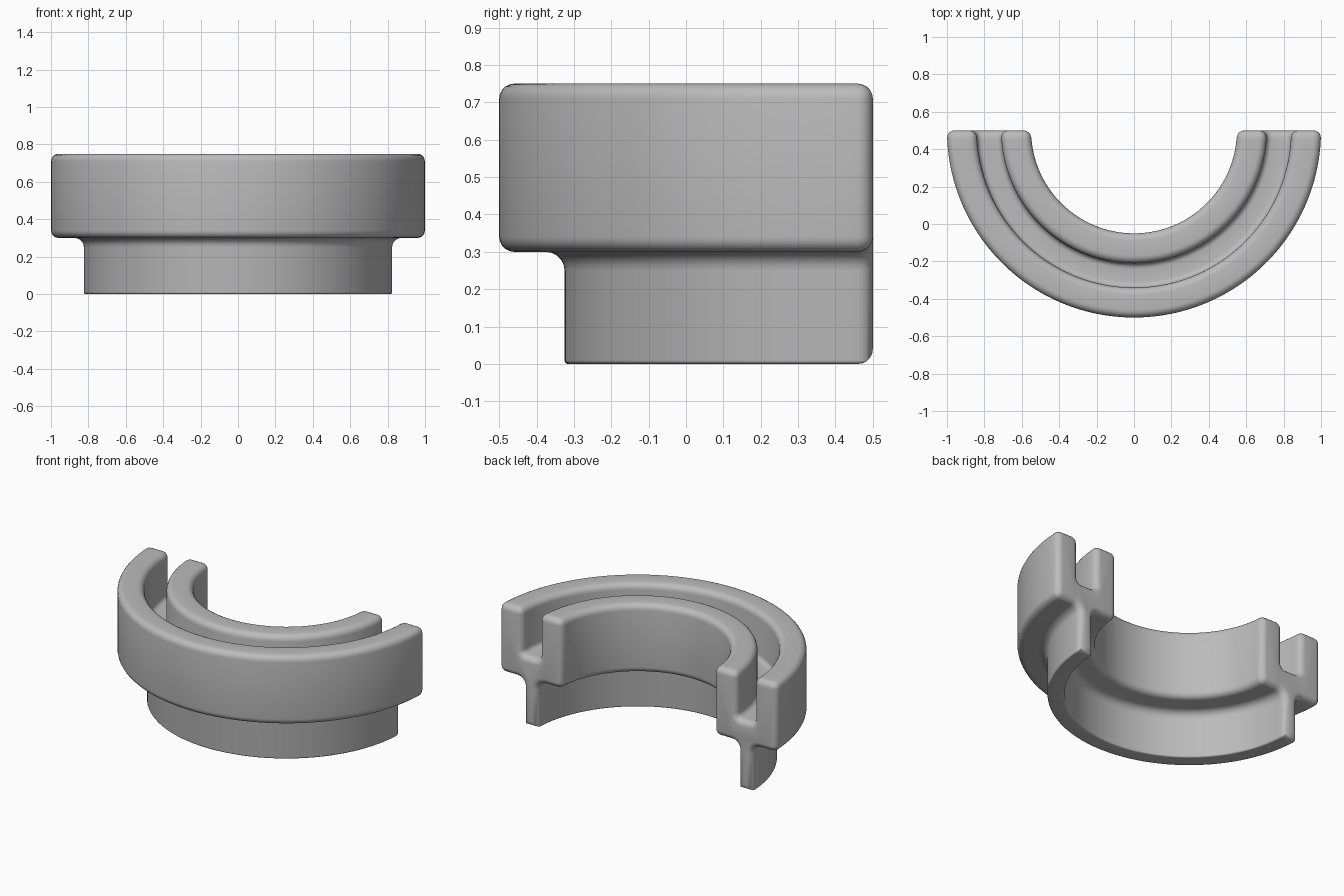
import bpy, bmesh, math
from mathutils import Vector

cube = bpy.data.objects.get("Cube")
if cube:
    bpy.data.objects.remove(cube)

END_RADIUS = 0.04   # rounding of the cut ends
BACK = 0.5          # y of the cut plane, where the ring axis lies
ARC = 5             # steps per rounded corner
SWEEP = 72          # steps around the half ring

# Cross-section: (radius from axis, height, corner rounding), counter-clockwise
SECTION = [
    (0.725, 0.0, 0.01), (0.825, 0.0, 0.01),       # stem foot
    (0.825, 0.3, 0.05), (1.0, 0.3, 0.04),         # outer flange underside
    (1.0, 0.75, 0.04), (0.84, 0.75, 0.04),        # outer wall
    (0.84, 0.45, 0.03), (0.71, 0.45, 0.03),       # groove floor
    (0.71, 0.75, 0.04), (0.55, 0.75, 0.04),       # inner wall
    (0.55, 0.3, 0.04), (0.725, 0.3, 0.05),        # inner flange underside
]


def rounded_section(inset):
    """Cross-section shrunk by inset, with every corner turned into an arc."""
    pts = []
    n = len(SECTION)
    for i, (r, z, rad) in enumerate(SECTION):
        p = Vector((r, z))
        a = (p - Vector(SECTION[i - 1][:2])).normalized()
        b = (Vector(SECTION[(i + 1) % n][:2]) - p).normalized()
        convex = a.x * b.y - a.y * b.x > 0
        rad = max(rad - inset, 0) if convex else rad + inset
        p += inset * Vector((-a.y - b.y, a.x + b.x))
        centre = p + (b - a) * rad
        for k in range(ARC + 1):
            t = math.pi / 2 * k / ARC
            pts.append(centre + rad * (a * math.sin(t) - b * math.cos(t)))
    return pts


def end_station(side, depth):
    """Section on a plane just inside a cut end, shrunk to round the end."""
    inset = END_RADIUS - math.sqrt(max(END_RADIUS**2 - (END_RADIUS - depth)**2, 0))
    return [(side * math.sqrt(p.x**2 - depth**2), BACK - depth, p.y)
            for p in rounded_section(inset)]


# Stations from the right end, around the front, to the left end
depths = [END_RADIUS * (1 - math.cos(math.pi / 2 * k / ARC)) for k in range(ARC + 1)]
stations = [end_station(-1, d) for d in depths]
full = rounded_section(0)
margin = math.radians(5)
for k in range(SWEEP + 1):
    ang = math.pi + margin + (math.pi - 2 * margin) * k / SWEEP
    stations.append([(p.x * math.cos(ang), BACK + p.x * math.sin(ang), p.y) for p in full])
stations += [end_station(1, d) for d in reversed(depths)]

# Skin the stations and cap both ends
bm = bmesh.new()
rings = [[bm.verts.new(co) for co in s] for s in stations]
count = len(full)
for s, t in zip(rings, rings[1:]):
    for i in range(count):
        j = (i + 1) % count
        bm.faces.new((s[i], s[j], t[j], t[i]))
bm.faces.new(rings[0])
bm.faces.new(rings[-1])
bmesh.ops.remove_doubles(bm, verts=bm.verts, dist=0.0001)
bmesh.ops.recalc_face_normals(bm, faces=bm.faces)
mesh = bpy.data.meshes.new("grooved_half_ring")
bm.to_mesh(mesh)
bm.free()

grey = bpy.data.materials.new("plain grey")
grey.use_nodes = True
grey.diffuse_color = (0.5, 0.5, 0.5, 1)
grey.node_tree.nodes["Principled BSDF"].inputs["Base Color"].default_value = (0.5, 0.5, 0.5, 1)
mesh.materials.append(grey)

ring = bpy.data.objects.new("grooved_half_ring", mesh)
bpy.context.collection.objects.link(ring)
bpy.context.view_layer.objects.active = ring
ring.select_set(True)
bpy.ops.object.shade_smooth_by_angle(angle=math.radians(35))
